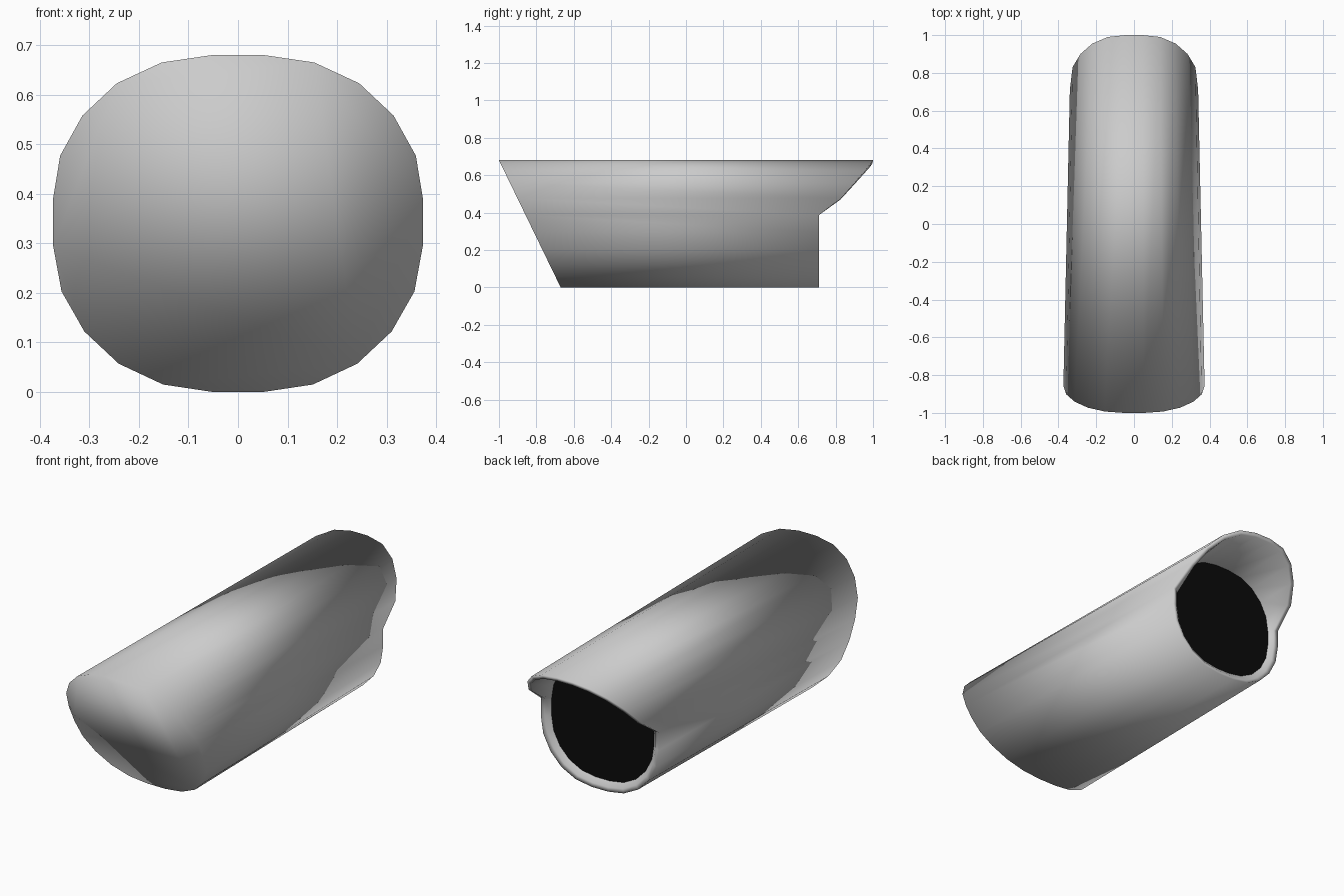
import bpy, bmesh

if "Cube" in bpy.data.objects:
    bpy.data.objects.remove(bpy.data.objects["Cube"])

# quarter of the rounded cross-section: half-width and height above the centre
QUARTER = [(0.052, 0.34), (0.154, 0.325), (0.245, 0.283),
           (0.315, 0.218), (0.361, 0.137), (0.377, 0.046)]
RIGHT = QUARTER + [(x, -z) for x, z in reversed(QUARTER)]
SECTION = RIGHT + [(-x, z) for x, z in reversed(RIGHT)]
# how far the hood reaches back, by vertex row from the top
HOOD = [1.0, 0.99, 0.955, 0.9, 0.83, 0.71]
MID = 0.34


def back_y(z):
    for (_, h), y in zip(QUARTER, HOOD):
        if abs(z - h) < 1e-6:
            return y
    return 0.71


def width(y):
    return 1 - 0.058 * (y + 1)


def add_ring(bm, place):
    return [bm.verts.new(place(x, z)) for x, z in SECTION]


def bridge(bm, a, b):
    n = len(a)
    for i in range(n):
        j = (i + 1) % n
        bm.faces.new((a[i], a[j], b[j], b[i]))


def finish(name, bm, angle=None):
    bmesh.ops.recalc_face_normals(bm, faces=bm.faces)
    me = bpy.data.meshes.new(name)
    bm.to_mesh(me)
    bm.free()
    ob = bpy.data.objects.new(name, me)
    bpy.context.collection.objects.link(ob)
    for p in me.polygons:
        p.use_smooth = True
    return ob


def front(x, z):
    y = -0.67 - 0.33 * (z + MID) / (2 * MID)
    return (x * width(y), y, MID + z)


def rear(x, z):
    return (x * width(0.71), 0.71, MID + z)


def rim(x, z):
    y = back_y(z)
    return (x * width(0.71), y, MID + z)


def lip(x, z):
    y = back_y(z)
    return (x * width(0.71) * 0.93, y - 0.005, MID + z * 0.94)


def throat(x, z):
    return (x * width(0.71) * 0.87, 0.685, MID + z * 0.87)


# tube with slanted closed front, hooded rear rim and short inner wall
bm = bmesh.new()
f, b = add_ring(bm, front), add_ring(bm, rim)
l, t = add_ring(bm, lip), add_ring(bm, throat)
bm.faces.new(f)
bridge(bm, f, b)
bridge(bm, b, l)
bridge(bm, l, t)
finish("tube_shell", bm)

# dark disc that closes the rear opening
bm = bmesh.new()
d = add_ring(bm, throat)
face = bm.faces.new(reversed(d))
face.normal_update()
if face.normal.y < 0:
    face.normal_flip()
me = bpy.data.meshes.new("opening_disc")
bm.to_mesh(me)
bm.free()
disc = bpy.data.objects.new("opening_disc", me)
bpy.context.collection.objects.link(disc)
black = bpy.data.materials.new("dark_opening")
black.diffuse_color = (0.003, 0.003, 0.003, 1)
black.use_nodes = True
black.node_tree.nodes["Principled BSDF"].inputs["Base Color"].default_value = black.diffuse_color
me.materials.append(black)
